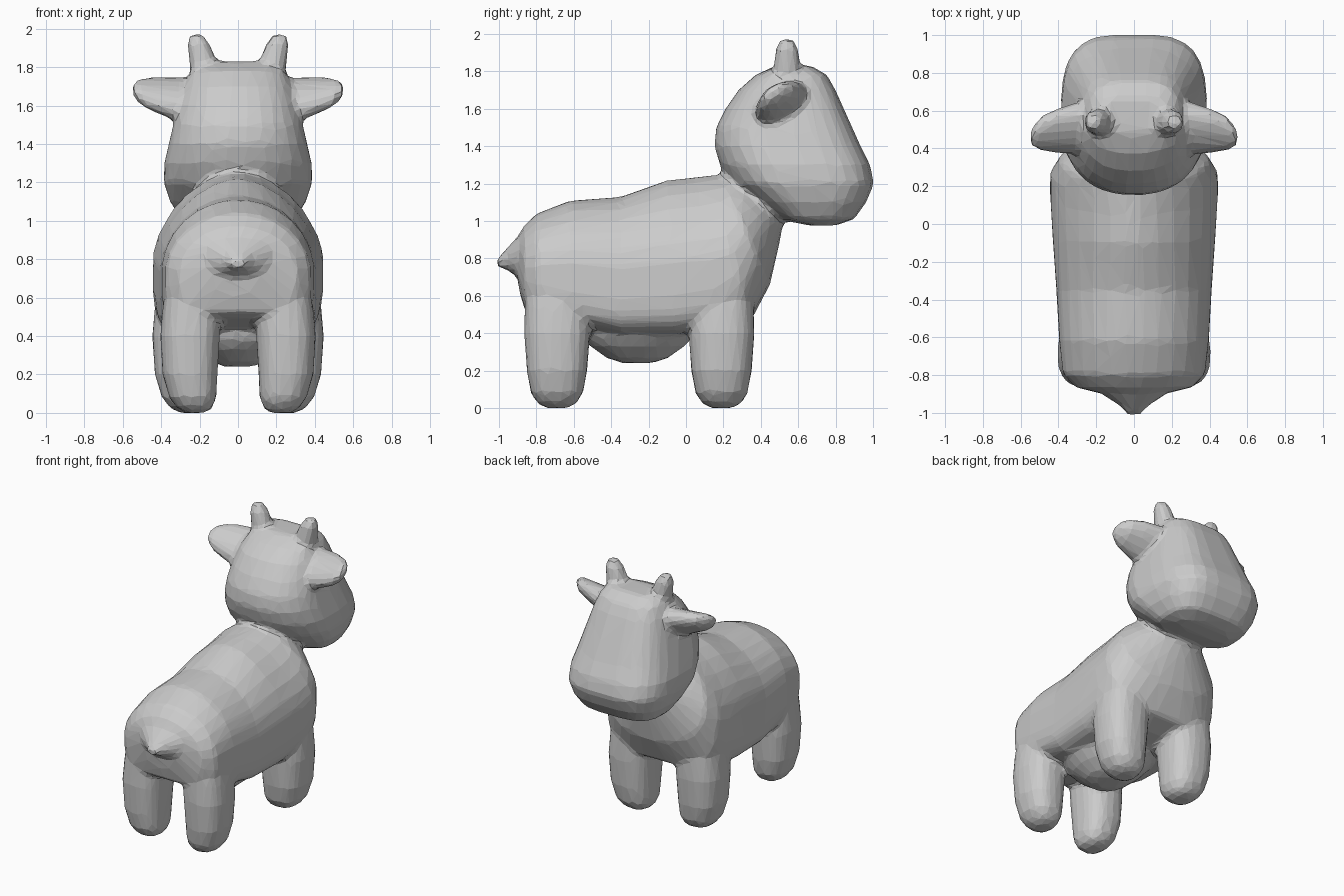
import bpy, bmesh, math
from mathutils import Vector

if "Cube" in bpy.data.objects:
    bpy.data.objects.remove(bpy.data.objects["Cube"])

bm = bmesh.new()
SIDES = 28


def ring(a, b, side, split=0.5, pa=2.2, pb=2.2):
    """Closed section spanning a to b, with half-width vector `side`."""
    a, b, side = Vector(a), Vector(b), Vector(side)
    c = b.lerp(a, split)
    pts = []
    for i in range(SIDES):
        t = 2 * math.pi * (i + 0.5) / SIDES
        cu, sv = math.cos(t), math.sin(t)
        p = pa if cu > 0 else pb
        u, v = abs(cu) ** (2 / p), math.copysign(abs(sv) ** (2 / p), sv)
        pts.append(c + ((a - c) if cu > 0 else (b - c)) * u + side * v)
    return pts


def loft(rings, flip=1):
    """Skin the sections into a closed tube, mirrored in x when flip is -1."""
    loops = [[bm.verts.new((p.x * flip, p.y, p.z)) for p in r] for r in rings]
    faces = [bm.faces.new(loops[0]), bm.faces.new(loops[-1][::-1])]
    for r, s in zip(loops, loops[1:]):
        for i in range(SIDES):
            j = (i + 1) % SIDES
            faces.append(bm.faces.new((r[j], r[i], s[i], s[j])))
    bmesh.ops.recalc_face_normals(bm, faces=faces)


# Torso and neck: top y, z, bottom y, z, half width, upper and lower roundness
torso = [(-.92, .88, -.89, .62, .14, 2, 2), (-.87, .97, -.86, .52, .31, 2, 3),
         (-.80, 1.04, -.79, .49, .378, 2, 4), (-.62, 1.11, -.62, .45, .397, 2, 5),
         (-.35, 1.13, -.35, .39, .412, 1.95, 5), (-.10, 1.22, -.05, .39, .432, 1.75, 5),
         (.05, 1.235, .20, .42, .445, 1.7, 4.5), (.13, 1.245, .35, .47, .445, 1.7, 3),
         (.19, 1.25, .45, .66, .395, 1.75, 2.3), (.21, 1.24, .50, .88, .29, 2, 2),
         (.24, 1.23, .52, .99, .22, 2, 2), (.36, 1.36, .62, 1.14, .20, 2, 2)]
loft([ring((0, yt, zt), (0, yb, zb), (w, 0, 0), .43, pu, pl)
      for yt, zt, yb, zb, w, pu, pl in torso])

# Tail stub
loft([ring((0, y, zt), (0, y, zb), (w, 0, 0)) for y, zt, zb, w in
      [(-.82, 1.01, .68, .28), (-.90, .915, .70, .17),
       (-.96, .85, .74, .08), (-1.01, .80, .755, .035)]])

# Belly bulge
loft([ring((0, -.26 + r * 1.15, z), (0, -.26 - r * 1.15, z), (r, 0, 0)) for z, r in
      [(.24, .07), (.265, .14), (.33, .22), (.38, .26), (.46, .27)]])

# Head: z, back y, front y, half width
head = [(.975, .66, .80, .20), (1.01, .49, .90, .30), (1.1, .37, .965, .355),
        (1.2, .24, 1.007, .388), (1.3, .18, .985, .385), (1.4, .15, .935, .362),
        (1.5, .16, .89, .338), (1.6, .21, .845, .31), (1.7, .28, .80, .28),
        (1.78, .37, .755, .245), (1.83, .48, .67, .19)]
loft([ring((0, yf, z), (0, yb, z), (w, 0, 0), .4, 3.4, 2.2)
      for z, yb, yf, w in head])

for s in (1, -1):
    # Legs: shared foot shape, front pair set slightly wider
    for y, x, rx in ((-.69, .25, .152), (.19, .275, .168)):
        foot = [(0, .06, -.03), (.025, .105, -.025), (.08, .14, -.015),
                (.2, .162, 0), (.4, .176, 0), (.55, .172, -.01),
                (.7, .155, -.02), (.85, .11, -.04)]
        loft([ring((x + dx, y + r, z), (x + dx, y - r, z), (rx * r / .172, 0, 0),
                   .5, 2.5, 2.5) for z, r, dx in foot], s)

    # Ears: tilted leaf
    tilt = math.radians(35)
    ear = [(.18, .50, 1.63, .15, .09), (.30, .505, 1.63, .155, .085),
           (.40, .495, 1.65, .135, .07), (.49, .48, 1.668, .105, .055),
           (.53, .465, 1.68, .07, .04), (.55, .455, 1.685, .035, .025)]
    d = Vector((0, math.cos(tilt), math.sin(tilt)))
    n = Vector((0, -math.sin(tilt), math.cos(tilt)))
    loft([ring(Vector((x, y, z)) + d * r, Vector((x, y, z)) - d * r, n * t)
          for x, y, z, r, t in ear], s)

    # Horns
    loft([ring((x, .54 + r, z), (x, .54 - r, z), (r, 0, 0)) for x, z, r in
          [(.16, 1.70, .078), (.18, 1.82, .073), (.205, 1.92, .06),
           (.217, 1.972, .035)]], s)

mesh = bpy.data.meshes.new("cow_body")
bm.to_mesh(mesh)
bm.free()
cow = bpy.data.objects.new("cow_body", mesh)
bpy.context.collection.objects.link(cow)

# Fuse the parts, soften the joins, then reduce to flat facets
m = cow.modifiers.new("fuse", 'REMESH')
m.mode = 'VOXEL'
m.voxel_size = 0.018
m = cow.modifiers.new("soften", 'SMOOTH')
m.factor = 0.5
m.iterations = 8
m = cow.modifiers.new("facet", 'DECIMATE')
m.ratio = 0.05
